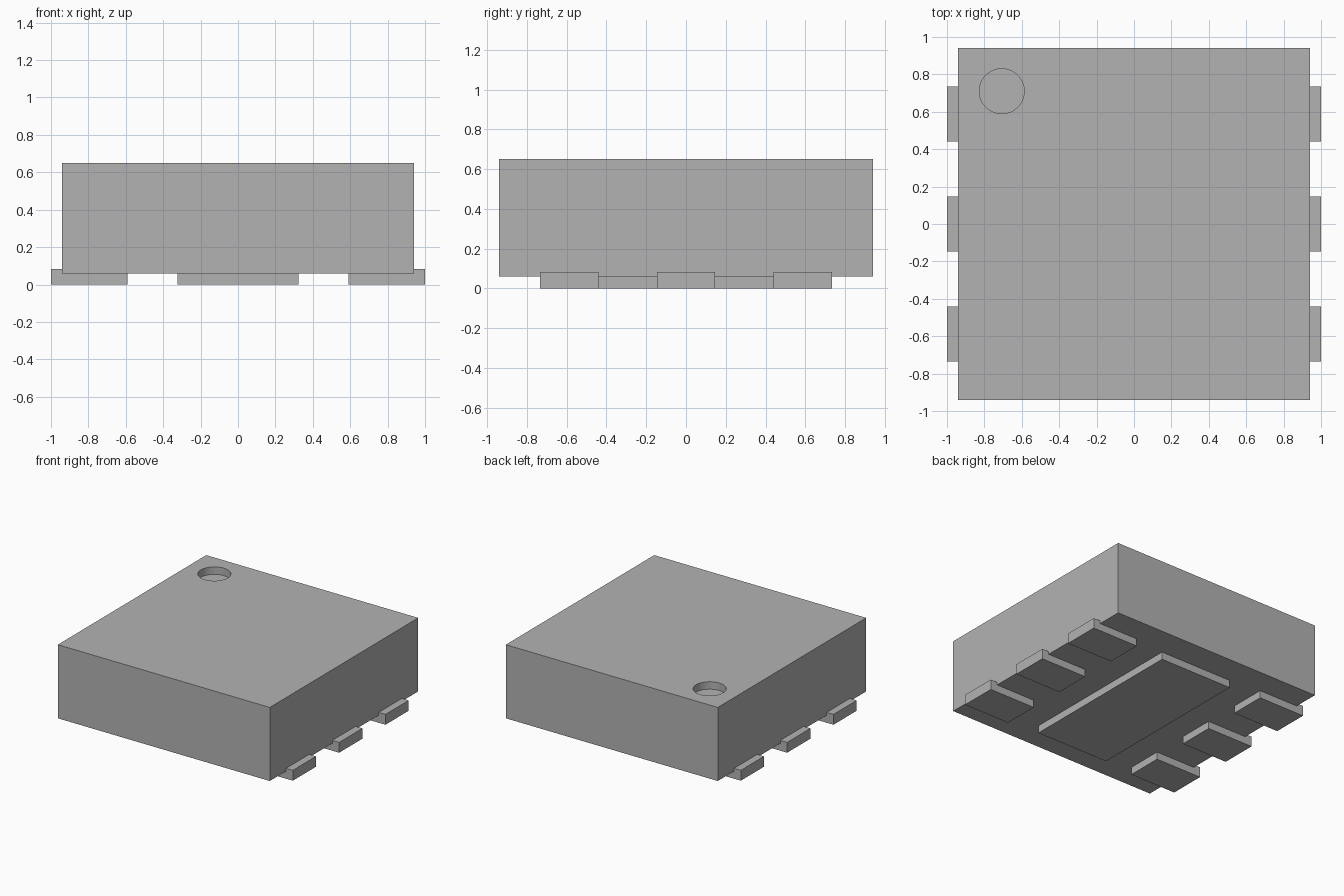
import bpy

default = bpy.data.objects.get("Cube")
if default:
    bpy.data.objects.remove(default, do_unlink=True)

GREY = (0.45, 0.45, 0.45, 1.0)
grey = bpy.data.materials.new("plain_grey")
grey.use_nodes = True
grey.diffuse_color = GREY
grey.node_tree.nodes["Principled BSDF"].inputs["Base Color"].default_value = GREY


def box(name, x, y, z):
    """Box spanning the given (min, max) ranges."""
    bpy.ops.mesh.primitive_cube_add(size=1, location=[sum(r) / 2 for r in (x, y, z)])
    obj = bpy.context.object
    obj.name = name
    obj.scale = [r[1] - r[0] for r in (x, y, z)]
    bpy.ops.object.transform_apply(location=False, rotation=False, scale=True)
    obj.data.materials.append(grey)
    return obj


BODY, BOTTOM, TOP = 0.94, 0.06, 0.65
PAD_PITCH, PAD_HALF = 0.587, 0.147
MARK_RADIUS, MARK_DEPTH = 0.12, 0.06

# Package body
body = box("package_body", (-BODY, BODY), (-BODY, BODY), (BOTTOM, TOP))

# Round corner recess, cut into the top
bpy.ops.mesh.primitive_cylinder_add(vertices=64, radius=MARK_RADIUS, depth=2 * MARK_DEPTH,
                                    location=(-0.707, 0.71, TOP))
cutter = bpy.context.object
cutter.name = "recess_cutter"
cutter.hide_render = True
cutter.data.materials.append(grey)
cut = body.modifiers.new("corner_recess", "BOOLEAN")
cut.operation = "DIFFERENCE"
cut.solver = "EXACT"
cut.object = cutter
bpy.ops.object.select_all(action="DESELECT")
body.select_set(True)
bpy.context.view_layer.objects.active = body
bpy.ops.object.modifier_apply(modifier=cut.name)
bpy.data.objects.remove(cutter, do_unlink=True)
bpy.ops.object.shade_smooth_by_angle()

# Three contact pads on each side, set slightly into the body
for side, sign in (("left", 1), ("right", -1)):
    for place, row in (("front", -1), ("middle", 0), ("back", 1)):
        y = row * PAD_PITCH
        box(f"{side}_{place}_contact", sorted((sign * 0.59, sign * 1.0)),
            (y - PAD_HALF, y + PAD_HALF), (0, 0.083))

# Large pad under the centre
box("centre_pad", (-0.323, 0.323), (-0.705, 0.705), (0, 0.083))
